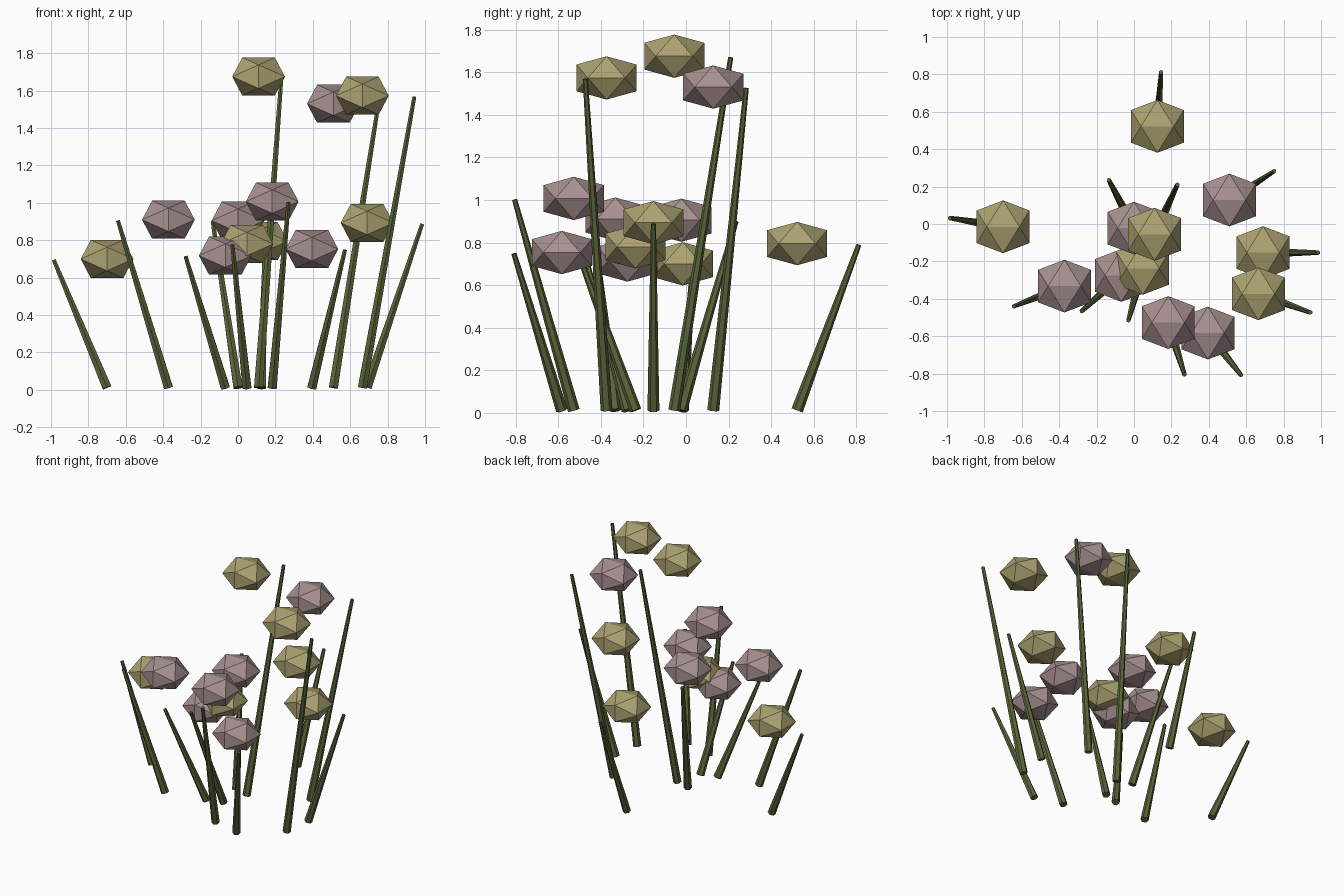
import bpy, bmesh
from mathutils import Vector

if "Cube" in bpy.data.objects:
    bpy.data.objects.remove(bpy.data.objects["Cube"])


def material(name, rgb):
    m = bpy.data.materials.new(name)
    m.diffuse_color = (*rgb, 1)
    m.use_nodes = True
    m.node_tree.nodes["Principled BSDF"].inputs["Base Color"].default_value = m.diffuse_color
    return m


GREEN = material("stem green", (0.10, 0.13, 0.042))
YELLOW = material("dull yellow", (0.41, 0.36, 0.165))
PINK = material("dusty pink", (0.39, 0.28, 0.28))


def add_object(name, bm, mat):
    bmesh.ops.recalc_face_normals(bm, faces=bm.faces[:])
    mesh = bpy.data.meshes.new(name)
    bm.to_mesh(mesh)
    bm.free()
    mesh.materials.append(mat)
    ob = bpy.data.objects.new(name, mesh)
    bpy.context.collection.objects.link(ob)
    return ob


def flower_head(name, center, mat):
    # squashed icosahedron with edges lined up to the axes
    phi = (1 + 5 ** 0.5) / 2
    s = 0.141 / phi
    bm = bmesh.new()
    for a in (-1, 1):
        for b in (-phi, phi):
            for co in ((b, a, 0), (0, b, a), (a, 0, b)):
                bm.verts.new((co[0] * s, co[1] * s, co[2] * s * 0.72))
    bmesh.ops.convex_hull(bm, input=bm.verts[:])
    add_object(name, bm, mat).location = center


def stem(name, base, tip):
    # six-sided tapered stalk from base to tip
    base, tip = Vector(base), Vector(tip)
    axis = tip - base
    bm = bmesh.new()
    bmesh.ops.create_cone(bm, cap_ends=True, segments=6, radius1=0.028,
                          radius2=0.012, depth=axis.length)
    ob = add_object(name, bm, GREEN)
    ob.location = (base + tip) / 2
    ob.rotation_mode = 'QUATERNION'
    ob.rotation_quaternion = Vector((0, 0, 1)).rotation_difference(axis)


# head x, y, z, then stem tip x, y, and head colour
flowers = [
    (0.125, 0.522, 0.795, 0.145, 0.812, YELLOW),
    (0.510, 0.128, 1.530, 0.750, 0.283, PINK),
    (-0.700, -0.015, 0.700, -0.985, 0.032, YELLOW),
    (0.000, -0.022, 0.905, -0.135, 0.235, PINK),
    (0.110, -0.055, 1.675, 0.232, 0.210, YELLOW),
    (0.690, -0.153, 0.893, 0.985, -0.153, YELLOW),
    (0.665, -0.373, 1.573, 0.943, -0.473, YELLOW),
    (-0.372, -0.332, 0.910, -0.642, -0.440, PINK),
    (-0.068, -0.275, 0.718, -0.280, -0.467, PINK),
    (0.047, -0.237, 0.780, -0.030, -0.515, YELLOW),
    (0.183, -0.527, 1.007, 0.270, -0.805, PINK),
    (0.395, -0.583, 0.753, 0.572, -0.808, PINK),
]

for i, (x, y, z, tx, ty, mat) in enumerate(flowers, 1):
    flower_head(f"flower_head_{i}", (x, y, z), mat)
    stem(f"stem_{i}", (x, y, 0.012), (tx, ty, z - 0.005))
